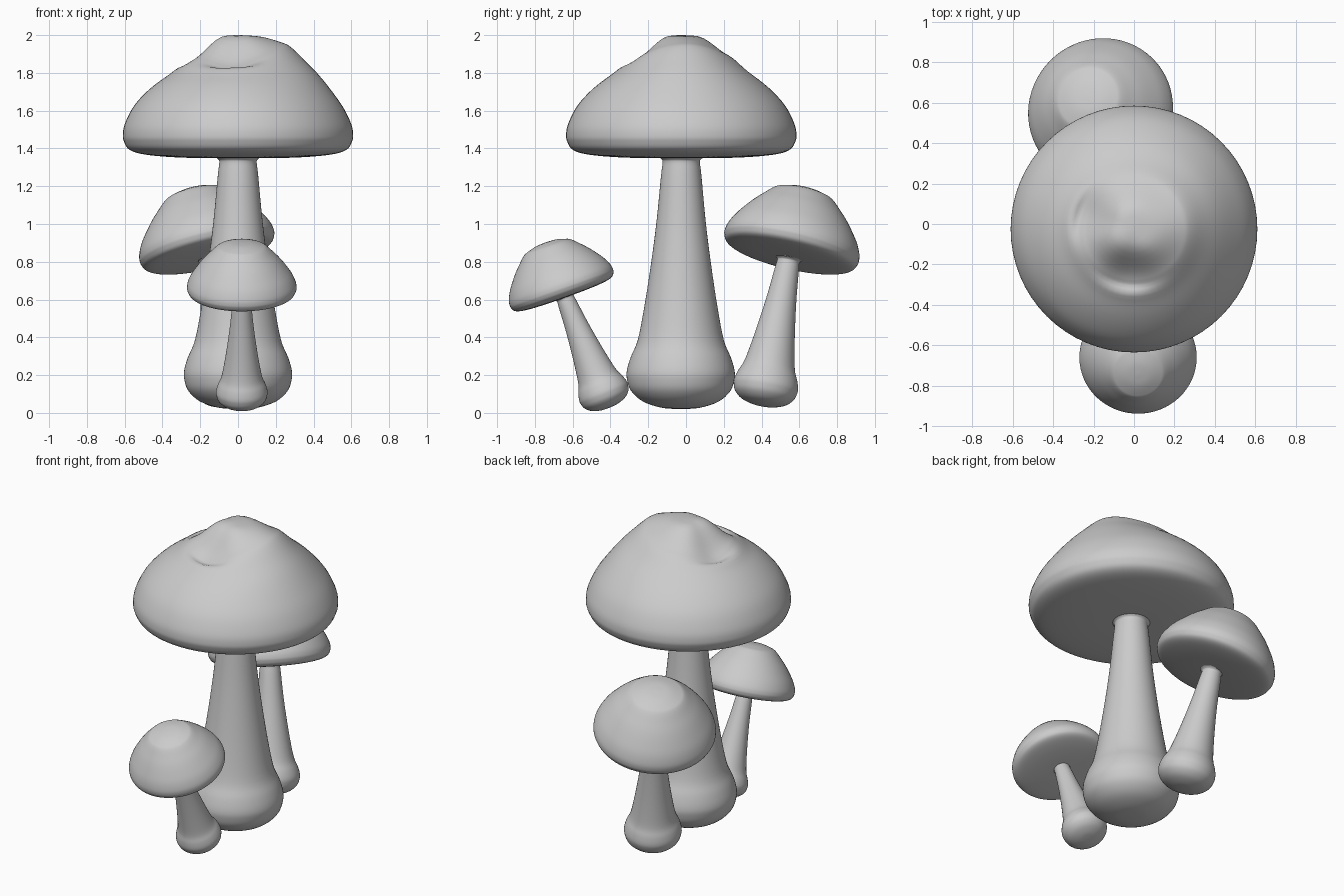
import bpy, math
from mathutils import Vector, Matrix

if "Cube" in bpy.data.objects:
    bpy.data.objects.remove(bpy.data.objects["Cube"])

SEG = 64
R = 0.61  # radius of the main cap

# (radius, height) in cap radii, measured from the rim centre
CAP = [(0, .87), (.2, .855), (.38, .805), (.46, .765), (.58, .65), (.7, .525), (.82, .375),
       (.92, .23), (.985, .09), (1, 0), (.99, -.055), (.95, -.12), (.85, -.16),
       (.65, -.185), (.4, -.197), (.165, -.2)]
# (radius, height) in main-mushroom units, measured from the base bulge centre
STEM = [(0, -.175), (.1, -.168), (.2, -.135), (.262, -.08), (.284, -.02), (.285, .03),
        (.265, .1), (.228, .19), (.193, .37), (.158, .6), (.13, .82), (.107, 1.06),
        (.099, 1.13), (.105, 1.148), (.125, 1.162)]


def smooth(a, b, x):
    t = max(0, min(1, (x - a) / (b - a)))
    return t * t * (3 - 2 * t)


def refine(points, n):
    """Catmull-Rom interpolation of a profile."""
    p = [Vector(q) for q in points]
    p = [2 * p[0] - p[1]] + p + [2 * p[-1] - p[-2]]
    out = []
    for a, b, c, d in zip(p, p[1:], p[2:], p[3:]):
        for i in range(n):
            t = i / n
            out.append(.5 * (2 * b + (c - a) * t + (2 * a - 5 * b + 4 * c - d) * t * t
                             + (3 * b - a - 3 * c + d) * t ** 3))
    return out + [p[-2]]


def lathe(name, profile, scale, centre, axis, dent=None):
    prof = refine(profile, 4)[1:]
    verts, faces = [(0, 0, profile[0][1] * scale)], []
    for r, z in prof:
        for k in range(SEG):
            a = 2 * math.pi * k / SEG
            h = z + (dent(r, z, a) if dent else 0)
            verts.append((r * math.cos(a) * scale, r * math.sin(a) * scale, h * scale))
    up = profile[0][1] > profile[-1][1]
    for k in range(SEG):
        m = (k + 1) % SEG
        faces.append((0, 1 + k, 1 + m))
        for j in range(len(prof) - 1):
            a, b = 1 + j * SEG, 1 + (j + 1) * SEG
            faces.append((a + k, b + k, b + m, a + m))
    if not up:
        faces = [f[::-1] for f in faces]
    me = bpy.data.meshes.new(name)
    me.from_pydata(verts, [], faces)
    me.polygons.foreach_set("use_smooth", [True] * len(me.polygons))
    ob = bpy.data.objects.new(name, me)
    rot = Vector((0, 0, 1)).rotation_difference(Vector(axis)).to_matrix().to_4x4()
    ob.matrix_world = Matrix.Translation(centre) @ rot
    bpy.context.collection.objects.link(ob)
    return ob


def crown_dents(r, z, a):
    """Hollows pressed into the crown of the main cap."""
    if z < 0.05:
        return 0
    def near(deg, width):
        d = (math.degrees(a) - deg + 180) % 360 - 180
        return math.exp(-(d / width) ** 2)
    broad = .12 * (1 - near(5, 55)) * smooth(.12, .44, r) * (1 - smooth(.5, .95, r))
    pits = .09 * (near(-97, 32) + near(163, 30))
    return -broad - pits * smooth(.06, .38, r) * (1 - smooth(.44, .54, r))


def mushroom(name, cap_radius, rim_centre, cap_axis, bulge, dent=None):
    n = Vector(cap_axis).normalized()
    rim = Vector(rim_centre)
    lathe(name + "_cap", CAP, cap_radius, rim, n, dent)
    axis = rim - n * .2 * cap_radius - Vector(bulge)
    lathe(name + "_stem", STEM, cap_radius / R, Vector(bulge), axis)


# tall middle mushroom, then the two leaning small ones
mushroom("main", R, (0, -.025, 1.47), (0, 0, 1), (0, -.028, .195), crown_dents)
mushroom("back", .365, (-.165, .56, .885), (-.22, .22, .95), (-.055, .422, .14))
mushroom("front", .29, (.02, -.66, .665), (0, -.335, .94), (.02, -.435, .105))
